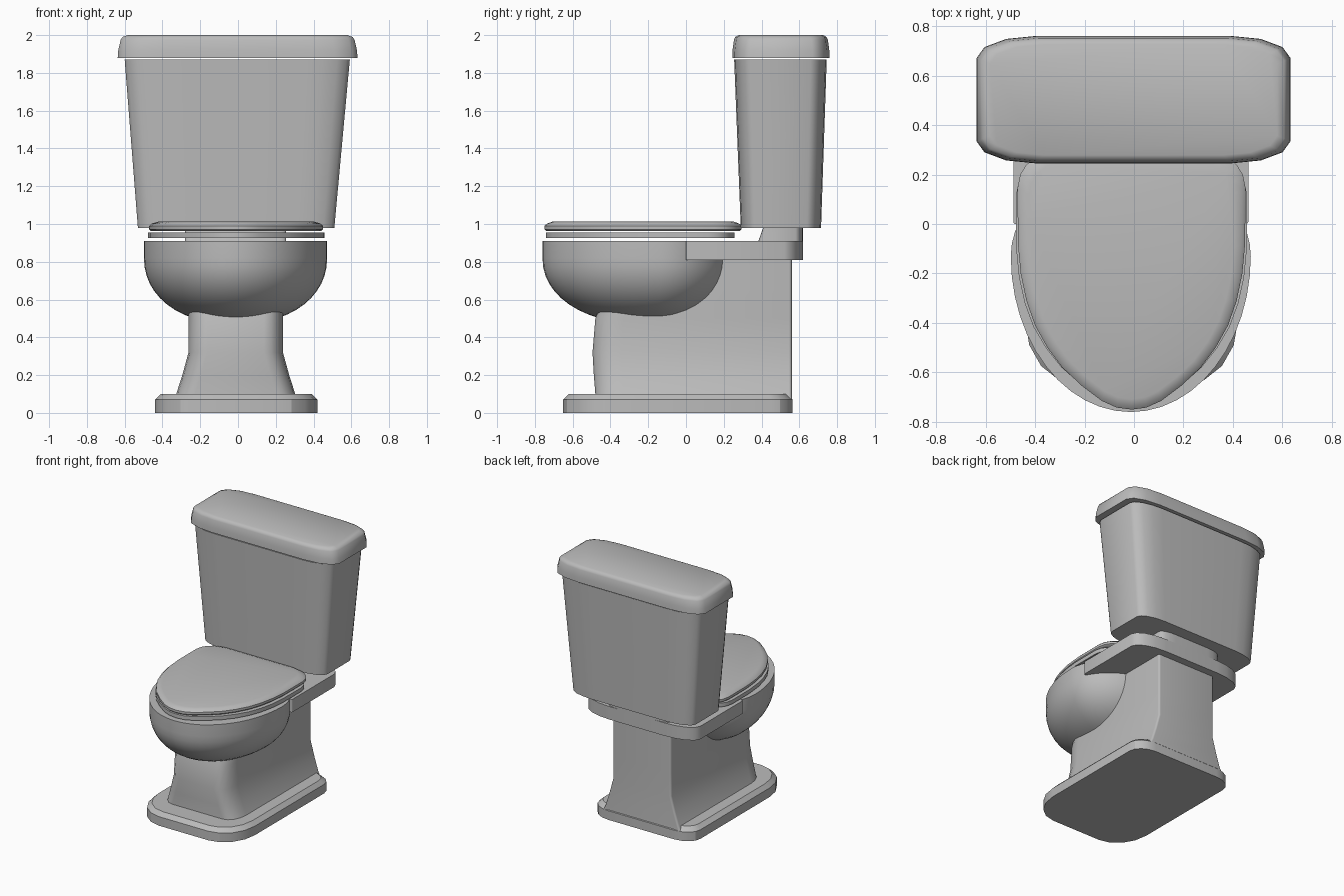
import bpy, bmesh, math

if "Cube" in bpy.data.objects:
    bpy.data.objects.remove(bpy.data.objects["Cube"])

porcelain = bpy.data.materials.new("grey porcelain")
porcelain.diffuse_color = (0.5, 0.5, 0.5, 1)
porcelain.use_nodes = True
porcelain.node_tree.nodes["Principled BSDF"].inputs["Base Color"].default_value = porcelain.diffuse_color


def rounded(x0, x1, y0, y1, front, back, n=4):
    """Counter-clockwise rectangle with elliptical corners (rx, ry) at front (-y) and back."""
    pts = []
    corners = [(x0, y0, 1, 1, front, 180), (x1, y0, -1, 1, front, 270),
               (x1, y1, -1, -1, back, 0), (x0, y1, 1, -1, back, 90)]
    for cx, cy, sx, sy, (rx, ry), start in corners:
        for i in range(n + 1):
            a = math.radians(start + 90 * i / n)
            pts.append((cx + sx * rx + rx * math.cos(a), cy + sy * ry + ry * math.sin(a)))
    return pts


def scaled(pts, sx, sy, cx, cy):
    return [(cx + (x - cx) * sx, cy + (y - cy) * sy) for x, y in pts]


def loft(name, rings, angle=35):
    """Skin a stack of (outline, z) rings and cap both ends."""
    bm = bmesh.new()
    loops = [[bm.verts.new((x, y, z)) for x, y in pts] for pts, z in rings]
    n = len(loops[0])
    for a, b in zip(loops, loops[1:]):
        for i in range(n):
            j = (i + 1) % n
            bm.faces.new((a[i], a[j], b[j], b[i]))
    bm.faces.new(loops[0][::-1])
    bm.faces.new(loops[-1])
    bmesh.ops.recalc_face_normals(bm, faces=bm.faces)
    me = bpy.data.meshes.new(name)
    bm.to_mesh(me)
    bm.free()
    me.materials.append(porcelain)
    ob = bpy.data.objects.new(name, me)
    bpy.context.collection.objects.link(ob)
    bpy.ops.object.select_all(action='DESELECT')
    ob.select_set(True)
    bpy.context.view_layer.objects.active = ob
    bpy.ops.object.shade_smooth_by_angle(angle=math.radians(angle))
    return ob


# Base plate with chamfered top edge
foot = rounded(-0.44, 0.42, -0.65, 0.565, (0.22, 0.26), (0.15, 0.11))
foot_top = rounded(-0.41, 0.39, -0.62, 0.535, (0.20, 0.24), (0.14, 0.10))
loft("base_plate", [(foot, 0), (foot, 0.07), (foot_top, 0.10)], 25)

# Flared pedestal, narrow at the waist
rings = []
for z, w, y0 in [(0.07, 0.33, -0.48), (0.10, 0.315, -0.48), (0.20, 0.283, -0.488),
                 (0.32, 0.25, -0.495), (0.50, 0.25, -0.48), (0.65, 0.25, -0.42),
                 (0.81, 0.25, -0.35)]:
    rings.append((rounded(-0.012 - w, -0.012 + w, y0, 0.56, (0.10, 0.15), (0.015, 0.015)), z))
loft("pedestal", rings)

# Bowl: egg-shaped rim swept down into a rounded belly
SEG = 48
rim = []
for i in range(SEG):
    a = 2 * math.pi * i / SEG
    ry = 0.38 if math.sin(a) > 0 else 0.63
    rim.append((-0.013 + 0.485 * math.cos(a), -0.13 + ry * math.sin(a)))
rings = []
for i in range(13):
    t = math.radians(3 + 87 * i / 12)
    s = math.sin(t) ** 0.9
    rings.append((scaled(rim, s, s, -0.013, -0.2), 0.82 - 0.35 * math.cos(t) ** 0.95))
loft("bowl", rings + [(rim, 0.91)])

# Shelf behind the bowl and neck under the tank
shelf = rounded(-0.488, 0.462, 0.0, 0.62, (0.01, 0.01), (0.24, 0.10))
loft("tank_shelf", [(shelf, 0.81), (shelf, 0.91)])
loft("tank_neck", [(rounded(-0.28, 0.255, y, 0.62, (0.04, 0.02), (0.12, 0.04)), z)
                   for y, z in ((0.38, 0.90), (0.41, 0.985))])

# Seat and cover share one D-shaped outline
half = [(0.12, -0.715), (0.20, -0.655), (0.28, -0.58), (0.34, -0.50), (0.39, -0.41),
        (0.425, -0.31), (0.448, -0.20), (0.459, -0.08), (0.46, 0.04), (0.46, 0.15),
        (0.45, 0.20), (0.425, 0.24), (0.38, 0.275), (0.30, 0.295)]
outline = [(0, -0.75), (0.06, -0.742)] + half + [(-x, y) for x, y in half[::-1]] + [(-0.06, -0.742)]
outline = [(x - 0.01, y) for x, y in outline]


def cover(s, sy=None):
    return scaled(outline, s, sy or s, -0.01, -0.225)


seat = [(x, y - 0.015) for x, y in cover(1.015, 0.955)]
loft("seat", [(seat, 0.925), (seat, 0.955)])
loft("seat_cover", [(cover(0.98), 0.963), (cover(1), 0.972), (cover(1), 0.99),
                    (cover(0.97), 1.003), (cover(0.90, 0.92), 1.012)], 40)

# Tapered tank
loft("tank", [(rounded(-0.53, 0.51, 0.29, 0.715, (0.20, 0.075), (0.20, 0.075)), 0.98),
              (rounded(-0.60, 0.592, 0.255, 0.745, (0.23, 0.085), (0.23, 0.085)), 1.87)])

# Tank lid with sloping sides and softened top edge
lid = rounded(-0.637, 0.633, 0.245, 0.76, (0.24, 0.09), (0.24, 0.09), 3)
lid_rings = [(scaled(lid, sx, sy, -0.002, 0.5025), z)
             for sx, sy, z in ((1, 1, 1.88), (0.995, 0.995, 1.92), (0.975, 0.965, 1.975),
                               (0.96, 0.94, 1.99), (0.915, 0.87, 2.0))]
loft("tank_lid", lid_rings, 40)
